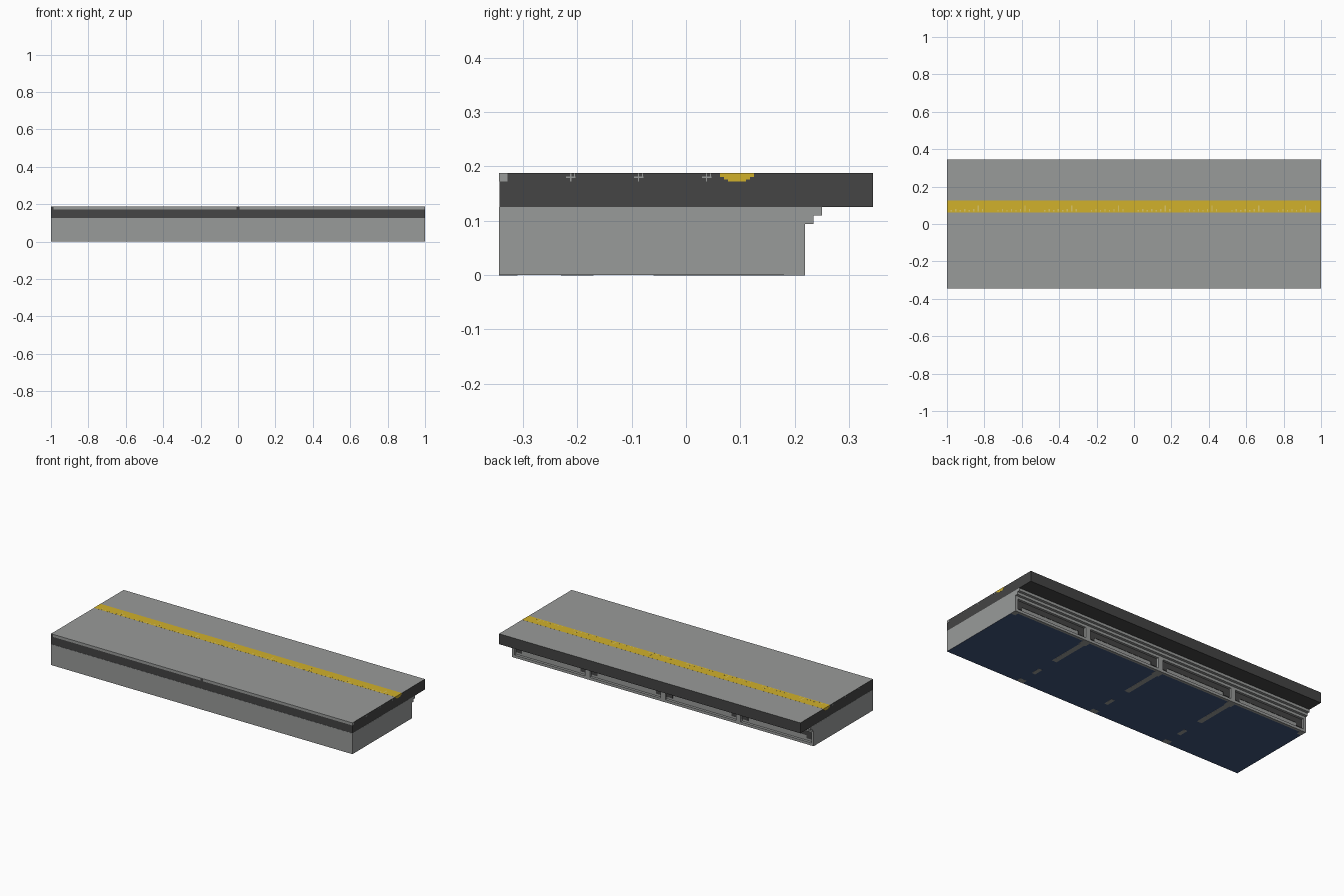
import bpy, bmesh

if "Cube" in bpy.data.objects:
    bpy.data.objects.remove(bpy.data.objects["Cube"], do_unlink=True)


def material(name, rgb):
    m = bpy.data.materials.new(name)
    m.use_nodes = True
    m.diffuse_color = (*rgb, 1)
    m.node_tree.nodes["Principled BSDF"].inputs["Base Color"].default_value = (*rgb, 1)
    return m


GREY = material("concrete grey", (0.318, 0.326, 0.321))
DARK = material("dark grey", (0.058, 0.058, 0.058))
YELLOW = material("safety yellow", (0.64, 0.44, 0.024))
PALE = material("pale yellow", (0.70, 0.55, 0.13))
NAVY = material("navy underside", (0.050, 0.090, 0.200))


def finish(name, bm, mats):
    bmesh.ops.recalc_face_normals(bm, faces=bm.faces)
    me = bpy.data.meshes.new(name)
    bm.to_mesh(me)
    bm.free()
    for m in mats:
        me.materials.append(m)
    ob = bpy.data.objects.new(name, me)
    bpy.context.scene.collection.objects.link(ob)
    return ob


def boxes(name, mat, bounds):
    """Joined axis-aligned boxes, each given as x0, x1, y0, y1, z0, z1."""
    bm = bmesh.new()
    for x0, x1, y0, y1, z0, z1 in bounds:
        for v in bmesh.ops.create_cube(bm, size=1)["verts"]:
            v.co.x = x1 if v.co.x > 0 else x0
            v.co.y = y1 if v.co.y > 0 else y0
            v.co.z = z1 if v.co.z > 0 else z0
    return finish(name, bm, [mat])


def extrude_x(name, mats, profile, half):
    """Closed (y, z) profile swept along x."""
    bm = bmesh.new()
    face = bm.faces.new([bm.verts.new((-half, y, z)) for y, z in profile])
    ext = bmesh.ops.extrude_face_region(bm, geom=[face])["geom"]
    for v in ext:
        if isinstance(v, bmesh.types.BMVert):
            v.co.x = half
    return finish(name, bm, mats)


U = 1 / 64          # building grid step
Y = 22 * U          # half depth
BACK = 14 * U       # back face of the base
SLAB = 8 * U        # underside of the deck slab
TOP = 12 * U
EPS = 0.0003        # height of flush plates
JOINTS = (-0.5, 0.0, 0.5)

# Base with a recessed back wall and stepped corbels below the overhang
base = extrude_x("base", [GREY, NAVY], [
    (-Y, 0), (BACK - U, 0), (BACK - U, 5 * U), (BACK, 5 * U), (BACK, 6 * U),
    (BACK + U, 6 * U), (BACK + U, 7 * U), (BACK + 2 * U, 7 * U),
    (BACK + 2 * U, SLAB), (-Y, SLAB)], 1.0)
for p in base.data.polygons:
    if p.normal.z < -0.9 and p.center.z < 0.01:
        p.material_index = 1

# Frame around the four recessed back panels
boxes("back_bottom_rail", GREY, [(-1, 1, BACK - U, BACK, 0, U)])
posts = [(x - U, x + U) for x in JOINTS] + [(-1, -1 + U), (1 - U, 1)]
boxes("back_posts", GREY, [(a, b, BACK - U, BACK, U, 5 * U) for a, b in posts])

# Dark upper band of each panel, dropping lower beside the posts
bands = []
for i in range(4):
    a, b = -1 + 0.5 * i + U, -0.5 + 0.5 * i - U
    bands += [(a, b, BACK - U, BACK - U + 0.002, 0.046, 5 * U),
              (a, a + 0.04, BACK - U, BACK - U + 0.002, 0.028, 0.046),
              (b - 0.04, b, BACK - U, BACK - U + 0.002, 0.028, 0.046)]
boxes("back_panel_bands", DARK, bands)

# Grey joints across the underside, widest at the back
strips = [(0.024, 0.17, BACK), (0.016, -0.06, 0.17), (0.012, -0.23, -0.17),
          (0.022, -Y, -0.31)]
boxes("underside_joints", GREY, [
    (x - w, x + w, a, b, -EPS, 0.002) for x in JOINTS for w, a, b in strips])
boxes("underside_corners", GREY, [
    (-1, -0.97, 0.18, BACK, -EPS, 0.002), (0.97, 1, 0.18, BACK, -EPS, 0.002)])

# Deck slab: dark edges, grey walking surface
slab = extrude_x("deck_slab", [DARK, GREY],
                 [(-Y + 0.001, SLAB), (Y, SLAB), (Y, TOP), (-Y + 0.001, TOP)], 0.9995)
for p in slab.data.polygons:
    if p.normal.z > 0.9:
        p.material_index = 1

# Grey front coping, split by dark joints that narrow upwards
boxes("front_coping", GREY, [
    (-1 + 0.014, -0.008, -Y, -Y + U, 11 * U, TOP),
    (0.008, 1, -Y, -Y + U, 11 * U, TOP),
    (-1, 1, -Y, -Y + U, TOP - 0.003, TOP)])
boxes("coping_joints", DARK, [
    (-1, -1 + 0.014, -Y, -Y + U, 11 * U, TOP - 0.003),
    (-0.008, 0.008, -Y, -Y + U, 11 * U, TOP - 0.003)])

# Stepped yellow warning stripe inlaid in the deck
S0, S1 = 4 * U, 8 * U
extrude_x("warning_stripe", [YELLOW], [
    (S0, TOP + EPS), (S0, 0.180), (S0 + 0.007, 0.180), (S0 + 0.007, 0.176),
    (S0 + 0.015, 0.176), (S0 + 0.015, 0.172), (S1 - 0.015, 0.172),
    (S1 - 0.015, 0.176), (S1 - 0.007, 0.176), (S1 - 0.007, 0.180),
    (S1, 0.180), (S1, TOP + EPS)], 1.0)

# Small pale wear marks along the front of the stripe
marks = []
for i in range(8):
    x = -0.98 + i * 0.25
    for j in range(8):
        a = x + j * 0.024
        tall = 0.100 if j == 6 else 0.074 + 0.006 * (j % 2)
        marks.append((a, a + 0.006, 0.066, tall, TOP, TOP + 2 * EPS))
boxes("stripe_wear_marks", PALE, marks)

# Cross-shaped paving joints on both slab ends
crosses = []
for s in (-1, 1):
    a, b = sorted((s * 0.998, s * 1.0))
    for y in (-0.212, -0.087, 0.038):
        crosses += [(a, b, y - 0.009, y + 0.009, 0.179, 0.181),
                    (a, b, y - 0.001, y + 0.001, 0.172, TOP),
                    (a, b, y + 0.006, y + 0.008, 0.180, TOP)]
boxes("end_paving_joints", GREY, crosses)
